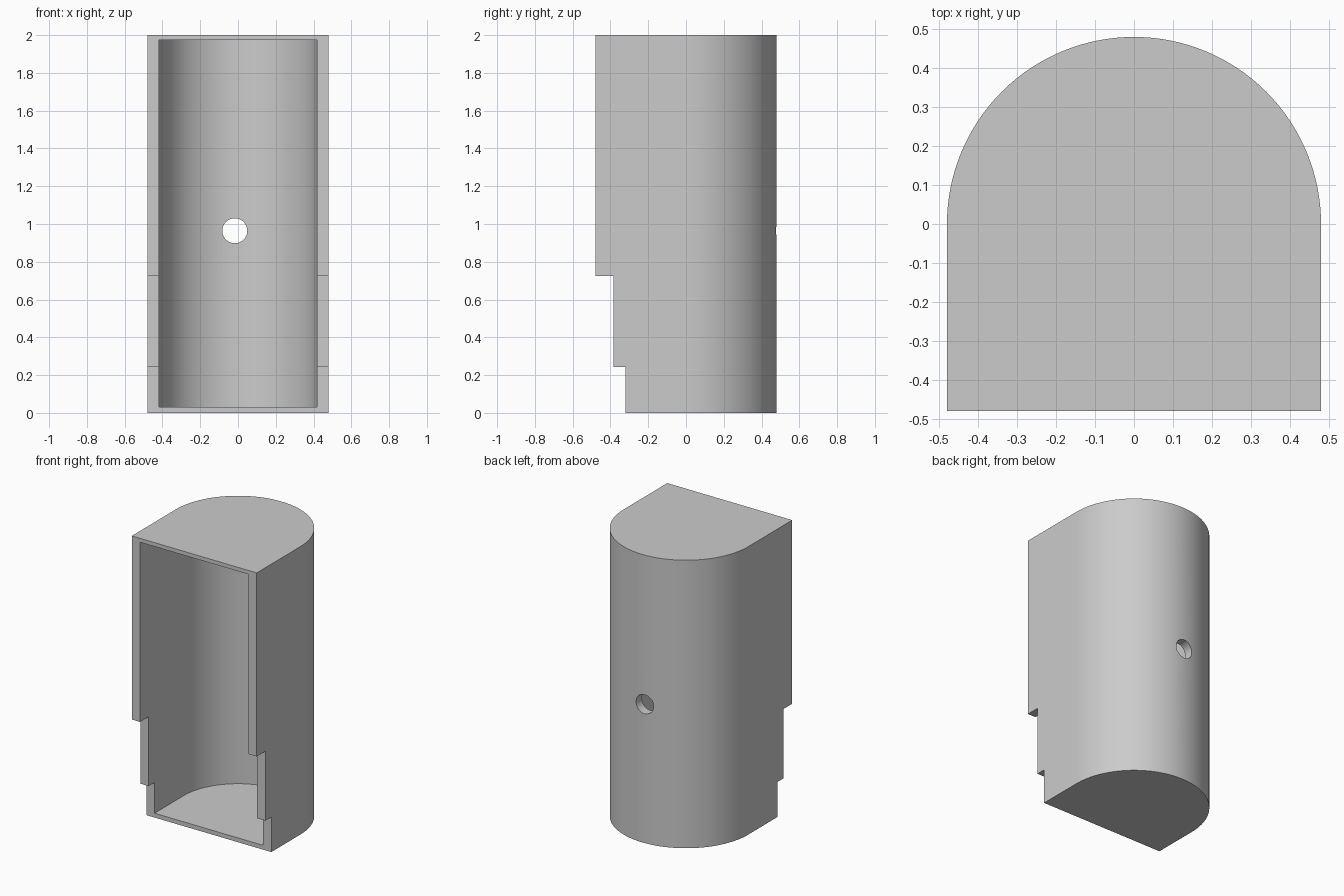
import bpy, bmesh, math

old = bpy.data.objects.get("Cube")
if old:
    bpy.data.objects.remove(old, do_unlink=True)

FRONT, RADIUS, HEIGHT, WALL = -0.48, 0.48, 2.0, 0.063
SEGMENTS = 64

grey = bpy.data.materials.new("light grey")
grey.use_nodes = True
colour = (0.6, 0.6, 0.6, 1)
grey.diffuse_color = colour
grey.node_tree.nodes["Principled BSDF"].inputs["Base Color"].default_value = colour


def arch(name, radius, front, bottom, top):
    """Solid with a flat front, straight sides and a half-round back."""
    bm = bmesh.new()
    points = [(-radius, front), (radius, front)]
    for i in range(SEGMENTS + 1):
        a = math.pi * i / SEGMENTS
        points.append((radius * math.cos(a), radius * math.sin(a)))
    base = bm.faces.new([bm.verts.new((x, y, bottom)) for x, y in points])
    result = bmesh.ops.extrude_face_region(bm, geom=[base])
    verts = [v for v in result["geom"] if isinstance(v, bmesh.types.BMVert)]
    bmesh.ops.translate(bm, verts=verts, vec=(0, 0, top - bottom))
    bmesh.ops.recalc_face_normals(bm, faces=bm.faces)
    mesh = bpy.data.meshes.new(name)
    bm.to_mesh(mesh)
    bm.free()
    obj = bpy.data.objects.new(name, mesh)
    bpy.context.collection.objects.link(obj)
    mesh.materials.append(grey)
    return obj


def cut(target, cutter):
    """Subtract the cutter and remove it."""
    mod = target.modifiers.new("cut", "BOOLEAN")
    mod.operation, mod.solver, mod.object = "DIFFERENCE", "EXACT", cutter
    bpy.context.view_layer.objects.active = target
    bpy.ops.object.modifier_apply(modifier=mod.name)
    bpy.data.objects.remove(cutter, do_unlink=True)


# Outer housing and its open-fronted cavity
housing = arch("housing", RADIUS, FRONT, 0, HEIGHT)
cut(housing, arch("cavity", RADIUS - WALL, FRONT - 0.2, 0.03, HEIGHT - 0.027))

# Two steps in the lower front edge
for top, edge in ((0.725, -0.385), (0.243, -0.32)):
    bpy.ops.mesh.primitive_cube_add(size=1, location=(0, edge - 0.5, top - 0.5))
    step = bpy.context.object
    step.scale.x = 2
    step.data.materials.append(grey)
    cut(housing, step)

# Round hole through the back wall
bpy.ops.mesh.primitive_cylinder_add(vertices=48, radius=0.066, depth=0.5,
                                    location=(-0.017, 0.45, 0.964),
                                    rotation=(math.pi / 2, 0, 0))
drill = bpy.context.object
drill.data.materials.append(grey)
cut(housing, drill)

# Smooth curved walls with crisp edges
bpy.ops.object.select_all(action="DESELECT")
housing.select_set(True)
bpy.context.view_layer.objects.active = housing
bpy.ops.object.shade_smooth_by_angle(angle=math.radians(30))
